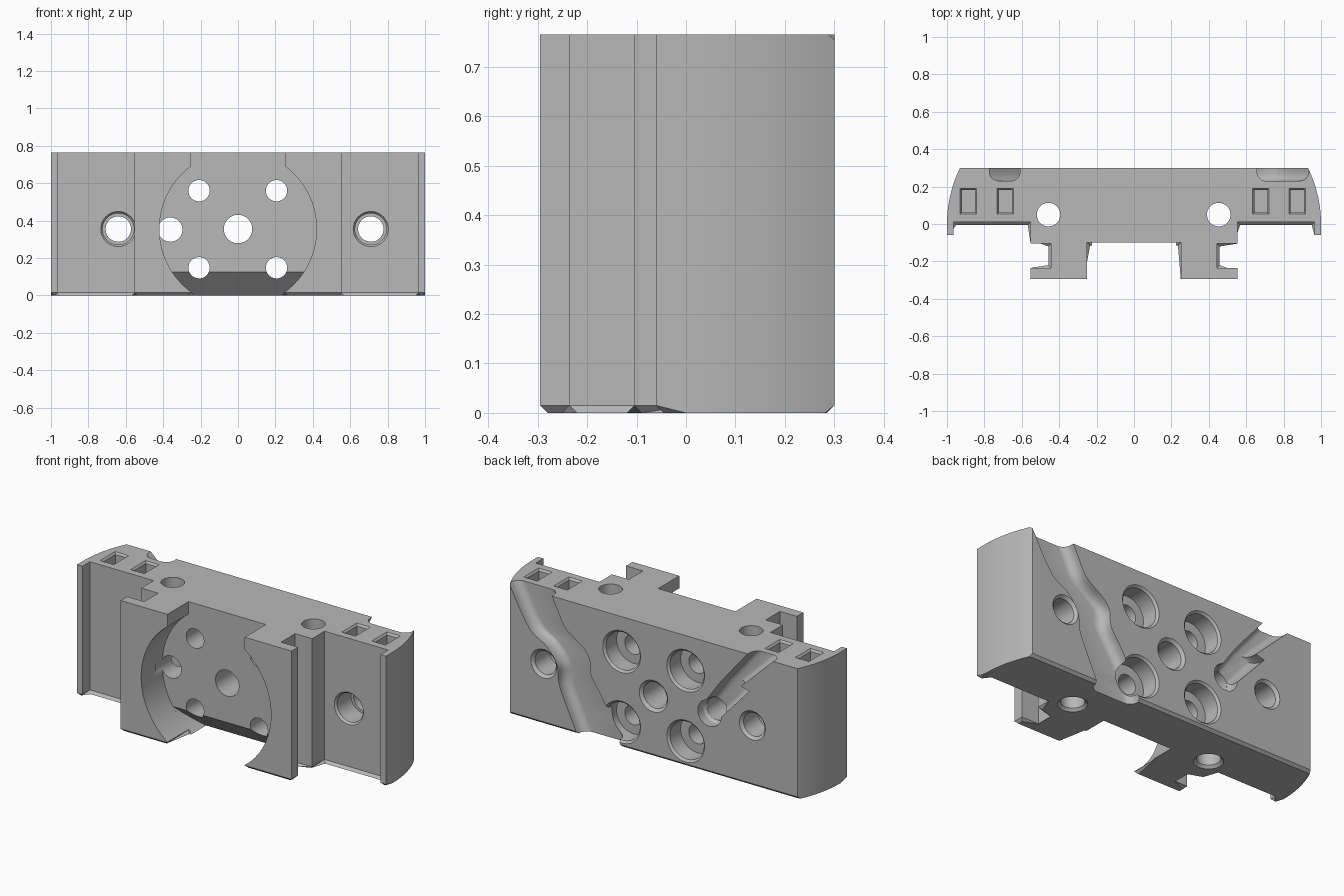
import bpy, bmesh, math
from mathutils import Vector

if "Cube" in bpy.data.objects:
    bpy.data.objects.remove(bpy.data.objects["Cube"])

HEIGHT, BACK, FLOOR = 0.765, 0.30, -0.10
MID_Z = 0.355
cutters = []

grey = bpy.data.materials.new("machined_grey")
grey.use_nodes = True
grey.diffuse_color = (0.48, 0.48, 0.48, 1)
grey.node_tree.nodes["Principled BSDF"].inputs["Base Color"].default_value = grey.diffuse_color


def finish(bm, name, cutter=True):
    bmesh.ops.recalc_face_normals(bm, faces=bm.faces)
    mesh = bpy.data.meshes.new(name)
    bm.to_mesh(mesh)
    bm.free()
    mesh.materials.append(grey)
    obj = bpy.data.objects.new(name, mesh)
    bpy.context.collection.objects.link(obj)
    if cutter:
        obj.hide_render = True
        cutters.append(obj)
    return obj


def loft(rings):
    """Closed solid through a list of equal-length point rings."""
    bm = bmesh.new()
    rows = [[bm.verts.new(p) for p in ring] for ring in rings]
    for a, b in zip(rows, rows[1:]):
        for i in range(len(a)):
            j = (i + 1) % len(a)
            bm.faces.new((a[i], a[j], b[j], b[i]))
    bm.faces.new(rows[0])
    bm.faces.new(rows[-1])
    return bm


def turned(u, v, steps, axis="y", sides=48):
    """Stepped round solid along y at (x, z), or along z at (x, y)."""
    rings = []
    for depth, radius in steps:
        ring = []
        for i in range(sides):
            t = math.tau * i / sides
            p, q = u + radius * math.cos(t), v + radius * math.sin(t)
            ring.append((p, depth, q) if axis == "y" else (p, q, depth))
        rings.append(ring)
    return loft(rings)


def groove(sections, name, depth=0.07, corner=0.05):
    """Channel in the back face; sections are (z, outer x, inner x)."""
    rings = []
    for z, a, b in sections:
        lo, hi = min(a, b), max(a, b)
        r = min(corner, (hi - lo) * 0.45)
        bottom = BACK - depth
        ring = [(lo, BACK + 0.06, z)]
        for cx, start in ((lo + r, math.pi), (hi - r, 1.5 * math.pi)):
            for k in range(7):
                t = start + k * math.pi / 12
                ring.append((cx + r * math.cos(t), bottom + r + r * math.sin(t), z))
        ring.append((hi, BACK + 0.06, z))
        rings.append(ring)
    return finish(loft(rings), name)


def smooth_path(points, steps=6):
    """Catmull-Rom samples through the points."""
    pts = [Vector(p) for p in points]
    pts = [2 * pts[0] - pts[1]] + pts + [2 * pts[-1] - pts[-2]]
    out = []
    for p, a, b, q in zip(pts, pts[1:], pts[2:], pts[3:]):
        for k in range(steps):
            t = k / steps
            out.append(0.5 * (2 * a + (b - p) * t + (2 * p - 5 * a + 4 * b - q) * t * t
                              + (3 * a - p - 3 * b + q) * t ** 3))
    return out + [pts[-2]]


# Body: half outline from the back corner round the curved end to the channel
R = 0.678
half = []
for k in range(17):
    y = BACK - k * BACK / 16
    half.append((1 - R + math.sqrt(R * R - y * y), y))
half += [(1.0, -0.06), (0.965, -0.06), (0.965, 0.01), (0.553, 0.01), (0.553, FLOOR - 0.005),
         (0.443, FLOOR - 0.005), (0.443, -0.235), (0.553, -0.235), (0.553, -0.295),
         (0.25, -0.295), (0.25, FLOOR)]
outline = half + [(-x, y) for x, y in reversed(half)]
bm = loft([[(x, y, z) for x, y in outline] for z in (0, HEIGHT)])
lower = [e for e in bm.edges if all(v.co.z < 0.001 for v in e.verts)]
bmesh.ops.bevel(bm, geom=lower, offset=0.015, segments=1, affect="EDGES")
body = finish(bm, "mounting_block", cutter=False)

# Round recess in the front, with a sloped relief at its lower edge
finish(turned(0, MID_Z, [(-0.4, 0.42), (FLOOR, 0.42)], sides=96), "front_recess")
bm = turned(0, MID_Z, [(-0.2, 0.4199), (0.2, 0.4199)], sides=96)
cut = bmesh.ops.bisect_plane(bm, geom=bm.verts[:] + bm.edges[:] + bm.faces[:],
                             plane_co=(0, FLOOR, 0.125), plane_no=(0, 1, 1), clear_outer=True)
bmesh.ops.holes_fill(bm, edges=[e for e in bm.edges if e.is_boundary])
finish(bm, "recess_relief")

# Four counterbored screw holes
for x in (-0.208, 0.206):
    for z in (0.148, 0.56):
        finish(turned(x, z, [(-0.15, 0.057), (0.19, 0.057), (0.19, 0.11), (0.288, 0.11),
                             (0.3, 0.122), (0.33, 0.122)]), "screw_hole")

# Centre hole and the hole under the diagonal groove
finish(turned(0, MID_Z, [(-0.15, 0.076), (0.285, 0.076), (0.3, 0.092), (0.33, 0.092)]), "centre_hole")
finish(turned(-0.362, 0.352, [(-0.16, 0.065), (0.35, 0.065)]), "cable_hole")

# Outer bolt holes, counterbored at the front
for x in (-0.64, 0.71):
    finish(turned(x, MID_Z, [(-0.02, 0.094), (0.01, 0.094), (0.022, 0.084), (0.15, 0.084),
                             (0.15, 0.068), (0.285, 0.068), (0.3, 0.084), (0.33, 0.084)]), "bolt_hole")

# Vertical pin holes
for x in (-0.457, 0.453):
    finish(turned(x, 0.05, [(-0.02, 0.078), (0, 0.078), (0.015, 0.063), (0.8, 0.063)], "z"), "pin_hole")

# Square sockets in the top, with a small lead-in
for x in (-0.885, -0.688, 0.678, 0.873):
    rings = []
    for z, w, d in ((0.65, 0.035, 0.06), (0.753, 0.035, 0.06), (HEIGHT, 0.044, 0.069), (0.8, 0.044, 0.069)):
        rings.append([(x + sx * w, 0.122 + sy * d, z) for sx, sy in ((-1, -1), (1, -1), (1, 1), (-1, 1))])
    finish(loft(rings), "top_socket")

# Wavy channel down the back
wave = [(0.80, 0.955, 0.675), (0.70, 0.90, 0.625), (0.60, 0.845, 0.57), (0.52, 0.785, 0.46),
        (0.46, 0.69, 0.415), (0.37, 0.625, 0.405), (0.26, 0.61, 0.335), (0.12, 0.55, 0.255),
        (-0.03, 0.48, 0.20)]
groove(smooth_path(wave), "wavy_channel")

# Diagonal channel with a side step and a round end
groove([(0.80, -0.81, -0.638), (0.565, -0.565, -0.442), (0.55, -0.62, -0.43),
        (0.352, -0.44, -0.29)], "diagonal_channel")
finish(turned(-0.362, 0.352, [(0.23, 0.066), (0.25, 0.076), (0.35, 0.076)]), "channel_end")

# Apply the cuts and remove the helpers
for c in cutters:
    mod = body.modifiers.new(c.name, "BOOLEAN")
    mod.operation = "DIFFERENCE"
    mod.solver = "EXACT"
    mod.object = c
bpy.context.view_layer.update()
result = bpy.data.meshes.new_from_object(body.evaluated_get(bpy.context.evaluated_depsgraph_get()))
body.modifiers.clear()
body.data = result
result.materials.clear()
result.materials.append(grey)
for p in result.polygons:
    p.material_index = 0
for c in cutters:
    bpy.data.objects.remove(c)

bpy.ops.object.select_all(action="DESELECT")
body.select_set(True)
bpy.context.view_layer.objects.active = body
bpy.ops.object.shade_smooth_by_angle(angle=math.radians(25))
